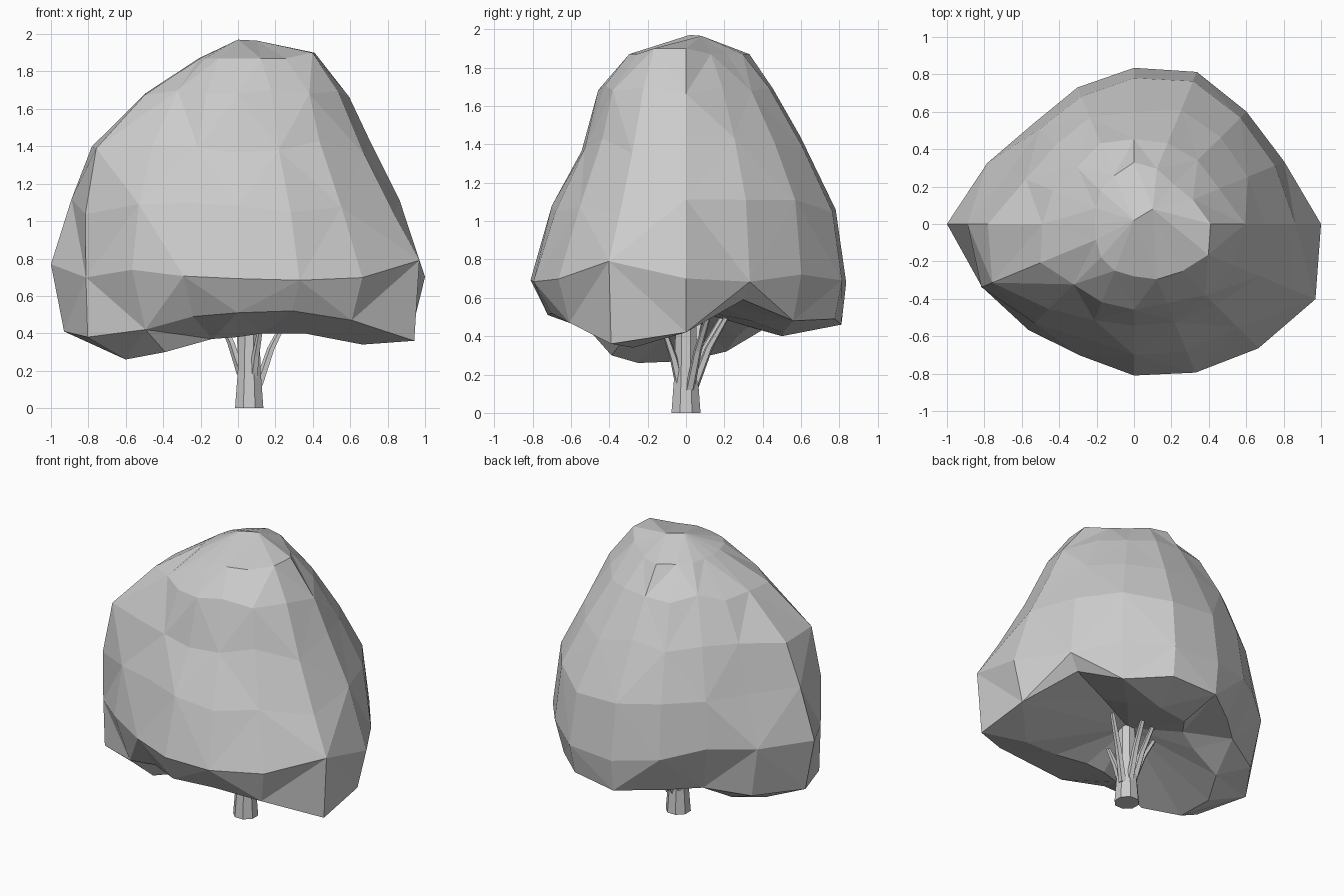
import bpy, bmesh, math, random
from mathutils import Vector

if "Cube" in bpy.data.objects:
    bpy.data.objects.remove(bpy.data.objects["Cube"])

random.seed(4)
N = 16


def finish(bm, name):
    bmesh.ops.recalc_face_normals(bm, faces=bm.faces[:])
    me = bpy.data.meshes.new(name)
    bm.to_mesh(me)
    bm.free()
    ob = bpy.data.objects.new(name, me)
    bpy.context.collection.objects.link(ob)
    return ob


def polar(r, i, z):
    a = 2 * math.pi * i / N
    return Vector((r * math.cos(a), r * math.sin(a), z))


# Crown cross-sections: height, then radius every 22.5 degrees from +x
levels = [
    (.74, [1.0, .87, .85, .88, .835, .79, .76, .85, 1.0, .88, .80, .76, .81, .86, .94, 1.05]),
    (1.06, [.89, .84, .83, .82, .78, .75, .73, .74, .91, .88, .76, .68, .71, .73, .79, .89]),
    (1.38, [.73, .69, .67, .66, .63, .63, .62, .66, .80, .83, .66, .56, .54, .57, .63, .72]),
    (1.68, [.58, .51, .48, .48, .46, .47, .48, .46, .50, .53, .48, .45, .46, .48, .54, .59]),
    (1.87, [.41, .34, .30, .32, .33, .28, .25, .22, .21, .22, .25, .27, .28, .32, .36, .43]),
]
# Lobed lower edge and underside: radius, height
rim = [(.93, .42), (.78, .59), (.79, .48), (.84, .49), (.81, .46), (.67, .46), (.63, .46), (.78, .42),
       (.93, .41), (.87, .38), (.70, .42), (.63, .49), (.72, .51), (.76, .52), (.86, .47), (1.02, .36)]
under = [(.60, .46), (.42, .57), (.48, .48), (.55, .42), (.50, .40), (.35, .45), (.38, .40), (.55, .32),
         (.62, .27), (.65, .26), (.55, .30), (.36, .37), (.30, .38), (.34, .40), (.50, .40), (.72, .34)]

rings = [[polar(r, i, z) for i, (r, z) in enumerate(edge)] for edge in (under, rim)]
for k, (z, radii) in enumerate(levels):
    ring = []
    for i, r in enumerate(radii):
        # slide vertices along the slope so facets look irregular
        t = random.uniform(-.1, .22) if 0 < k < 4 else 0
        z2, r2 = levels[min(k + 1, 4)][0], levels[min(k + 1, 4)][1][i]
        lift = random.uniform(-.07, .06) if k == 0 else (.03 if i in (0, 15) and k == 4 else 0)
        ring.append(polar(r + (r2 - r) * t, i, z + (z2 - z) * t + lift))
    rings.append(ring)

bm = bmesh.new()
vr = [[bm.verts.new(p) for p in ring] for ring in rings]
for k, (lo, hi) in enumerate(zip(vr, vr[1:])):
    for i in range(N):
        a, b, c, d = lo[i], lo[(i + 1) % N], hi[(i + 1) % N], hi[i]
        # alternate the diagonal of each facet pair
        tris = [(a, b, c), (a, c, d)] if (i + k) % 2 else [(a, b, d), (b, c, d)]
        for t in tris:
            bm.faces.new(t)
# Peak ridge on top and hollow underside
top = vr[-1]
peak_a = bm.verts.new((0.0, 0.02, 1.97))
peak_b = bm.verts.new((0.10, 0.08, 1.965))
hollow = bm.verts.new((0.06, 0.02, 0.54))
for i in range(N):
    j = (i + 1) % N
    bm.faces.new((top[i], top[j], peak_b if i < 4 or i >= 13 else peak_a))
    bm.faces.new((vr[0][j], vr[0][i], hollow))
bm.faces.new((top[4], peak_a, peak_b))
bm.faces.new((top[13], peak_b, peak_a))
finish(bm, "leafy_crown")


# Tapered tube through points (x, y, z, radius)
def limb(name, pts, sides):
    bm = bmesh.new()
    rows = []
    for x, y, z, r in pts:
        rows.append([bm.verts.new((x + r * math.cos(2 * math.pi * (s + .5) / sides),
                                   y + r * math.sin(2 * math.pi * (s + .5) / sides), z))
                     for s in range(sides)])
    for lo, hi in zip(rows, rows[1:]):
        for s in range(sides):
            t = (s + 1) % sides
            bm.faces.new((lo[s], lo[t], hi[t], hi[s]))
    bm.faces.new(rows[0][::-1])
    bm.faces.new(rows[-1])
    return finish(bm, name)


# Trunk
limb("trunk", [(.06, 0, 0, .082), (.06, 0, .2, .066), (.06, 0, .58, .055)], 8)

# Branches fanning out from the trunk
for n, (sx, sy, sz, ex, ey, ez) in enumerate([
        (.11, .02, .12, .28, .12, .52), (.02, .02, .18, -.12, .08, .52),
        (.07, .04, .13, .11, .24, .55), (.03, .03, .16, .0, .20, .52),
        (.08, -.03, .14, .12, -.11, .42)]):
    mx, my, mz = sx * .6 + ex * .4, sy * .6 + ey * .4, sz * .5 + ez * .5
    limb(f"branch_{n + 1}", [(sx, sy, sz, .026), (mx, my, mz, .022), (ex, ey, ez, .015)], 5)
